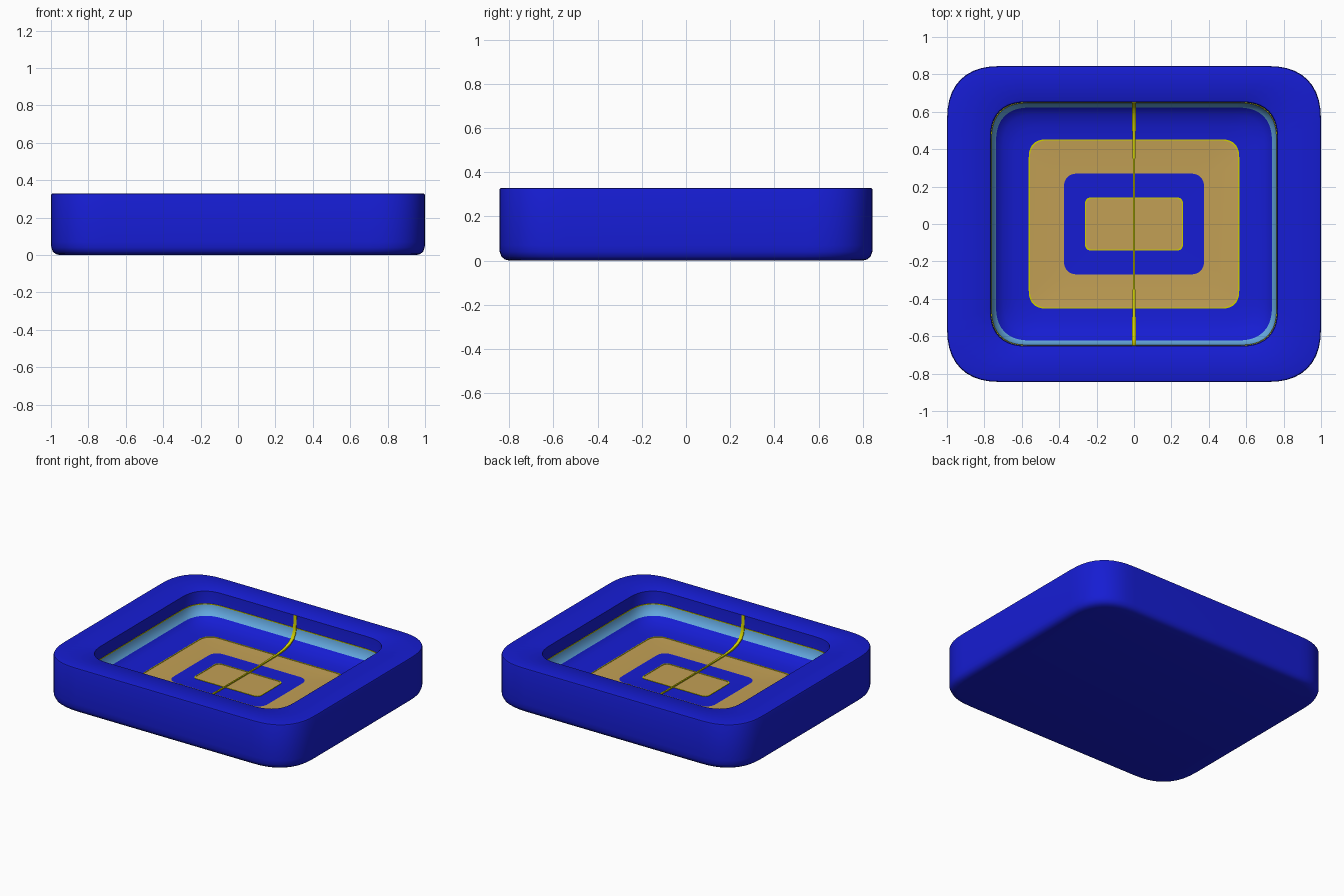
import bpy, bmesh, math

if "Cube" in bpy.data.objects:
    bpy.data.objects.remove(bpy.data.objects["Cube"])

def material(name, rgb):
    m = bpy.data.materials.new(name)
    m.diffuse_color = (*rgb, 1)
    m.use_nodes = True
    m.node_tree.nodes["Principled BSDF"].inputs["Base Color"].default_value = m.diffuse_color
    return m

BLUE = material("blue glaze", (0.008, 0.012, 0.65))
LIGHT = material("light blue glaze", (0.13, 0.40, 0.75))
TAN = material("tan glaze", (0.54, 0.35, 0.09))
YELLOW = material("yellow line", (0.62, 0.62, 0.0))

def outline(hx, hy, r, z, n=10):
    """Soft-cornered rectangle, counter-clockwise."""
    pts = []
    for k, (sx, sy) in enumerate([(1, 1), (-1, 1), (-1, -1), (1, -1)]):
        for i in range(n + 1):
            a = math.pi / 2 * (k + i / n)
            c, s = abs(math.cos(a)) ** 0.8, abs(math.sin(a)) ** 0.8
            pts.append((sx * (hx - r + r * c), sy * (hy - r + r * s), z))
    return pts

def finish(name, bm, mats, angle=35):
    bmesh.ops.recalc_face_normals(bm, faces=bm.faces)
    me = bpy.data.meshes.new(name)
    bm.to_mesh(me)
    bm.free()
    for m in mats:
        me.materials.append(m)
    ob = bpy.data.objects.new(name, me)
    bpy.context.collection.objects.link(ob)
    bpy.context.view_layer.objects.active = ob
    ob.select_set(True)
    bpy.ops.object.shade_smooth_by_angle(angle=math.radians(angle))
    ob.select_set(False)
    return ob

def loft(name, rows, mats, closed=False):
    """Rows are (half x, half y, corner, z, material index of the band above)."""
    bm = bmesh.new()
    loops = [[bm.verts.new(p) for p in outline(*r[:4])] for r in rows]
    n = len(loops[0])
    pairs = list(zip(loops, loops[1:], rows[1:]))
    if closed:
        pairs.append((loops[-1], loops[0], rows[0]))
    for a, b, row in pairs:
        for i in range(n):
            j = (i + 1) % n
            bm.faces.new((a[i], a[j], b[j], b[i])).material_index = row[4]
    if not closed:
        bm.faces.new(loops[0]).material_index = rows[0][4]
        bm.faces.new(loops[-1]).material_index = rows[-1][4]
    return finish(name, bm, mats)

# Dish: underside, outer wall, rim, stepped basin and coloured floor
loft("dish", [
    (0.955, 0.80, 0.28, 0.0, 0),
    (0.975, 0.82, 0.29, 0.006, 0),
    (0.99, 0.835, 0.30, 0.018, 0),
    (0.998, 0.843, 0.30, 0.04, 0),
    (1.0, 0.845, 0.30, 0.07, 0),
    (1.0, 0.845, 0.30, 0.318, 0),
    (0.997, 0.842, 0.30, 0.327, 0),
    (0.988, 0.833, 0.30, 0.33, 0),
    (0.775, 0.66, 0.20, 0.33, 0),
    (0.768, 0.653, 0.20, 0.325, 0),
    (0.765, 0.65, 0.20, 0.235, 0),
    (0.758, 0.643, 0.20, 0.20, 1),
    (0.738, 0.623, 0.19, 0.165, 1),
    (0.70, 0.585, 0.17, 0.138, 0),
    (0.64, 0.525, 0.14, 0.12, 0),
    (0.56, 0.45, 0.10, 0.112, 0),
    (0.375, 0.27, 0.08, 0.109, 2),
    (0.26, 0.14, 0.04, 0.107, 0),
    (0.25, 0.13, 0.04, 0.107, 2),
], [BLUE, LIGHT, TAN])

# Thin yellow outlines around the coloured areas
def trim(name, hx, hy, r, z, w=0.003):
    loft(name, [(hx + w, hy + w, r, z - w, 0), (hx + w, hy + w, r, z + w, 0),
                (hx - w, hy - w, r, z + w, 0), (hx - w, hy - w, r, z - w, 0)],
         [YELLOW], closed=True)

trim("wall_outline", 0.765, 0.65, 0.20, 0.235)
trim("floor_band_outline", 0.56, 0.45, 0.10, 0.112)
trim("centre_outline", 0.26, 0.14, 0.04, 0.107)

# Yellow strip running down each wall and across the floor
half = [(0.648, 0.328, 0.012), (0.646, 0.24, 0.012), (0.639, 0.205, 0.012),
        (0.618, 0.172, 0.012), (0.58, 0.148, 0.011), (0.52, 0.132, 0.010),
        (0.45, 0.125, 0.008), (0.22, 0.12, 0.005)]
path = half + [(-y, z, w) for y, z, w in reversed(half)]
bm = bmesh.new()
rows = []
for y, z, w in path:
    k = 0.008 if abs(y) < 0.6 else 0.004
    dy = math.copysign(0.008, y) if abs(y) > 0.6 else 0
    rows.append([bm.verts.new(p) for p in
                 [(-w, y, z), (w, y, z), (w, y + dy, z - k), (-w, y + dy, z - k)]])
for a, b in zip(rows, rows[1:]):
    for i in range(4):
        j = (i + 1) % 4
        bm.faces.new((a[i], a[j], b[j], b[i]))
bm.faces.new(rows[0])
bm.faces.new(rows[-1])
finish("centre_strip", bm, [YELLOW])
